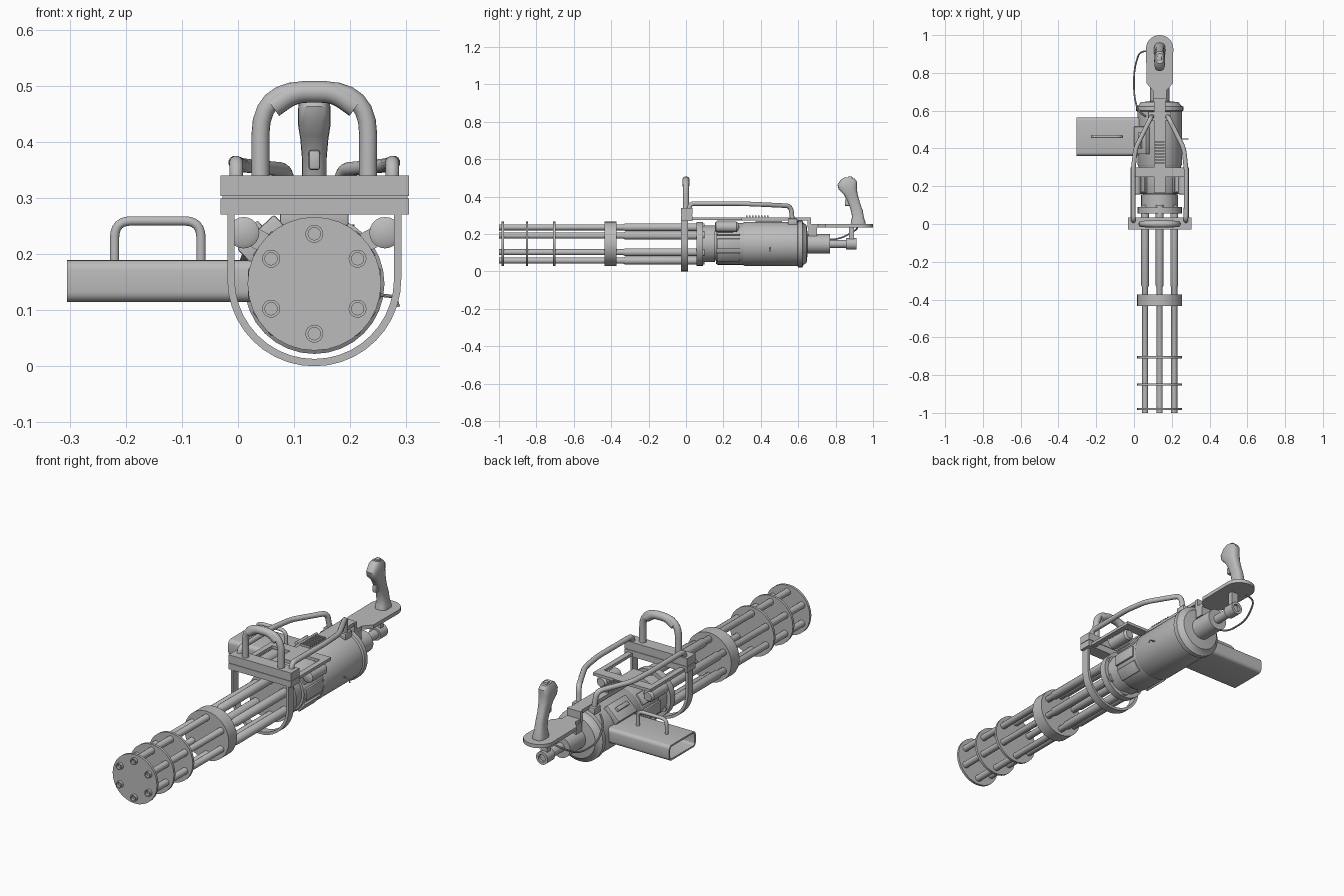
import bpy, bmesh, math
from mathutils import Vector, Matrix

if "Cube" in bpy.data.objects:
    bpy.data.objects.remove(bpy.data.objects["Cube"])

CX, CZ = 0.136, 0.147            # barrel axis
steel = bpy.data.materials.new("grey_steel")
steel.diffuse_color = (0.5, 0.5, 0.5, 1)
steel.use_nodes = True
steel.node_tree.nodes["Principled BSDF"].inputs["Base Color"].default_value = steel.diffuse_color


def finish(name, bm, smooth=True):
    bmesh.ops.recalc_face_normals(bm, faces=bm.faces[:])
    me = bpy.data.meshes.new(name)
    bm.to_mesh(me)
    bm.free()
    me.materials.append(steel)
    ob = bpy.data.objects.new(name, me)
    bpy.context.collection.objects.link(ob)
    if smooth:
        bpy.ops.object.select_all(action='DESELECT')
        ob.select_set(True)
        bpy.context.view_layer.objects.active = ob
        bpy.ops.object.shade_smooth_by_angle(angle=math.radians(35))
    return ob


def box(name, x0, x1, y0, y1, z0, z1, bevel=0.0, roll=0.0):
    """Box from its limits, optionally rolled about its own y direction."""
    bm = bmesh.new()
    bmesh.ops.create_cube(bm, size=1)
    bmesh.ops.scale(bm, vec=(x1 - x0, y1 - y0, z1 - z0), verts=bm.verts)
    if bevel:
        bmesh.ops.bevel(bm, geom=bm.edges[:], offset=bevel, segments=2, profile=0.5, affect='EDGES')
    mid = Vector(((x0 + x1) / 2, (y0 + y1) / 2, (z0 + z1) / 2))
    bmesh.ops.transform(bm, matrix=Matrix.Translation(mid) @ Matrix.Rotation(roll, 4, 'Y'), verts=bm.verts)
    return finish(name, bm, bool(bevel))


def loft(name, rings, closed=False):
    """Skin between rings of points; ends are capped unless the loop is closed."""
    bm = bmesh.new()
    vs = [[bm.verts.new(p) for p in r] for r in rings]
    n = len(vs[0])
    for a, b in zip(vs, vs[1:] + vs[:1] if closed else vs[1:]):
        for i in range(n):
            bm.faces.new((a[i], a[(i + 1) % n], b[(i + 1) % n], b[i]))
    if not closed:
        bm.faces.new(vs[0])
        bm.faces.new(vs[-1])
    return finish(name, bm)


def lathe(name, prof, x=CX, z=CZ, sides=32, closed=False):
    """Turn (y, radius) pairs about an axis parallel to y."""
    rings = [[(x + r * math.cos(2 * math.pi * i / sides), y, z + r * math.sin(2 * math.pi * i / sides))
              for i in range(sides)] for y, r in prof]
    return loft(name, rings, closed)


def tube(name, pts, r, fillet=0.03, sides=12):
    """Round tube along a path with filleted corners."""
    pts = [Vector(p) for p in pts]
    path = [pts[0]]
    for a, b, c in zip(pts, pts[1:], pts[2:]):
        f = min(fillet, (a - b).length * 0.49, (c - b).length * 0.49)
        p, q = b + (a - b).normalized() * f, b + (c - b).normalized() * f
        for k in range(7):
            t = k / 6
            path.append(p * (1 - t) ** 2 + b * 2 * t * (1 - t) + q * t * t)
    path.append(pts[-1])
    rings, normal, last = [], None, None
    for i, p in enumerate(path):
        d = (path[min(i + 1, len(path) - 1)] - path[max(i - 1, 0)]).normalized()
        if normal is None:
            normal = d.orthogonal().normalized()
        else:
            normal = last.rotation_difference(d) @ normal
        last, side = d, d.cross(normal)
        rings.append([p + r * (normal * math.cos(2 * math.pi * k / sides) + side * math.sin(2 * math.pi * k / sides))
                      for k in range(sides)])
    return loft(name, rings)


def mx(x):                       # mirror across the barrel axis
    return 2 * CX - x


# Barrel cluster: stepped hollow-muzzle barrels, spacer discs and clamp band
for i in range(6):
    a = math.radians(90 + 60 * i)
    lathe("barrel", [(-0.96, 0.011), (-1.0, 0.011), (-1.0, 0.016), (-0.335, 0.016), (-0.325, 0.021), (0.1, 0.021)],
          CX + 0.089 * math.cos(a), CZ + 0.089 * math.sin(a), 16)
for y in (-0.98, -0.85, -0.705):
    lathe("spacer_disc", [(y - 0.006, 0.119), (y + 0.006, 0.119)])
lathe("clamp_band", [(-0.435, 0.119), (-0.372, 0.119)])

# Rotor housing and motor body
lathe("rotor_collar", [(0.055, 0.117), (0.09, 0.117), (0.09, 0.098), (0.155, 0.098), (0.155, 0.088), (0.17, 0.088)])
lathe("front_housing", [(0.16, 0.106), (0.17, 0.112), (0.305, 0.112)])
lathe("motor_body", [(0.305, 0.113), (0.315, 0.118), (0.595, 0.118), (0.6, 0.125), (0.622, 0.125),
                     (0.628, 0.112), (0.645, 0.1), (0.65, 0.052), (0.77, 0.052), (0.77, 0.022),
                     (0.855, 0.022), (0.855, 0.031), (0.912, 0.031), (0.912, 0.018), (0.9, 0.018)])
for deg in (-38, 0, 38, 142, 180, 218):
    a = math.radians(deg)
    x, z = CX + 0.112 * math.cos(a), CZ + 0.112 * math.sin(a)
    box("housing_panel", x - 0.006, x + 0.006, 0.165, 0.29, z - 0.028, z + 0.028, 0.003, -a)

# Side pins with their lugs
for s, x in ((1, 0.01), (-1, mx(0.01))):
    lathe("side_pin", [(0.155, 0.02), (0.16, 0.028), (0.27, 0.028), (0.28, 0.02)], x, 0.238, 20)
    m = x + s * 0.032
    box("pin_lug", m - 0.035, m + 0.035, 0.17, 0.25, 0.205, 0.24, 0, s * 0.5)

# U strap around the rotor
outline = [(math.pi + math.pi * k / 20) for k in range(21)]
def strap_path(r):
    return ([(CX - r, 0.275)] + [(CX + r * math.cos(t), 0.155 + r * math.sin(t)) for t in outline] + [(CX + r, 0.275)])
outer, inner = strap_path(0.155), strap_path(0.142)
loft("u_strap", [[(o[0], -0.028, o[1]), (o[0], 0.012, o[1]), (n[0], 0.012, n[1]), (n[0], -0.028, n[1])]
                 for o, n in zip(outer, inner)])

# Clamp block and carry handle
box("clamp_block_lower", -0.031, 0.305, -0.028, 0.035, 0.27, 0.299)
box("clamp_block_seam", -0.028, 0.302, -0.025, 0.032, 0.298, 0.304)
box("clamp_block_upper", -0.031, 0.305, -0.028, 0.035, 0.303, 0.34)
arch = [(0.04, 0, 0.33), (0.04, 0, 0.492), (mx(0.04), 0, 0.492), (mx(0.04), 0, 0.33)]
tube("carry_handle", arch, 0.016, 0.09, 16)
tube("handle_grip", [(0.062, 0, 0.462), (0.1, 0, 0.489), (mx(0.1), 0, 0.489), (mx(0.062), 0, 0.462)], 0.0195, 0.04, 16)

# Cradle frame and guard rails
for s in (0, 1):
    f = mx if s else (lambda x: x)
    xa, xb = sorted((f(-0.018), f(0.008)))
    box("frame_side_bar", xa, xb, 0.03, 0.3, 0.274, 0.288)
    tube("guard_rail", [(f(-0.003), 0.015, 0.32), (f(-0.003), 0.022, 0.363), (f(-0.005), 0.28, 0.363),
                        (f(0.008), 0.4, 0.358), (f(0.088), 0.56, 0.35), (f(0.096), 0.572, 0.25)], 0.0125, 0.03)
box("frame_cross_bar", -0.018, mx(-0.018), 0.25, 0.3, 0.274, 0.288)
box("rail_foot", 0.075, mx(0.075), 0.545, 0.595, 0.25, 0.282, 0.004)

# Centre rail with ridges, stepping down to the rear plate
box("centre_rail", 0.105, 0.167, 0.165, 0.665, 0.272, 0.289)
for k in range(8):
    y = 0.32 + 0.016 * k
    box("rail_ridge", 0.11, 0.162, y, y + 0.008, 0.288, 0.299)
box("rail_step", 0.1, 0.172, 0.65, 0.668, 0.235, 0.289)
box("rear_strut", 0.1, 0.172, 0.655, 0.7, 0.19, 0.236)
box("end_strut", 0.118, 0.154, 0.872, 0.897, 0.16, 0.236)

# Rear plate with flared neck and round end
half = [(0.035, 0.65), (0.035, 0.705), (0.07, 0.745), (0.072, 0.93)]
half += [(0.072 * math.cos(t * math.pi / 16), 0.93 + 0.07 * math.sin(t * math.pi / 16)) for t in range(1, 9)]
plan = [(CX + x, y) for x, y in half] + [(CX - x, y) for x, y in reversed(half[:-1])]
loft("rear_plate", [[(x, y, z) for x, y in plan] for z in (0.235, 0.253)])

# Control grip: rounded sections (y, z, half depth, half width)
grip = [(0.92, 0.25, 0.04, 0.03), (0.922, 0.268, 0.038, 0.029), (0.92, 0.29, 0.032, 0.024),
        (0.912, 0.33, 0.033, 0.022), (0.897, 0.37, 0.034, 0.022), (0.882, 0.405, 0.039, 0.025),
        (0.866, 0.43, 0.05, 0.029), (0.862, 0.455, 0.052, 0.029), (0.872, 0.485, 0.043, 0.027), (0.876, 0.5, 0.026, 0.02)]
def section(y, z, d, w):
    ring = []
    for k in range(20):
        c, s = math.cos(k * math.pi / 10), math.sin(k * math.pi / 10)
        px, py = w * math.copysign(abs(c) ** 0.7, c), d * math.copysign(abs(s) ** 0.7, s)
        ring.append((CX + px, y + py, z - 0.15 * py))
    return ring
loft("control_grip", [section(*g) for g in grip])
box("grip_trigger", 0.126, 0.146, 0.85, 0.89, 0.35, 0.385, 0.004)
box("grip_thumb_button", 0.124, 0.148, 0.865, 0.89, 0.49, 0.508, 0.005)

# Feed chute: rounded hollow duct with open outer end
def duct(x, inset):
    ring = []
    for q, (sy, sz) in enumerate(((1, 1), (-1, 1), (-1, -1), (1, -1))):
        for k in range(5):
            t = math.pi / 2 * (q + k / 4)
            ring.append((x, 0.4625 + sy * 0.084 + (0.018 - inset) * math.cos(t),
                         0.152 + sz * 0.0195 + (0.018 - inset) * math.sin(t)))
    return ring
loft("feed_chute", [duct(0.06, 0), duct(-0.305, 0), duct(-0.305, 0.008), duct(-0.2, 0.008)])
tube("chute_handle", [(-0.22, 0.4625, 0.185), (-0.22, 0.4625, 0.259), (-0.066, 0.4625, 0.259), (-0.066, 0.4625, 0.185)],
     0.0085, 0.03)
box("feed_cover", 0.0, 0.09, 0.37, 0.515, 0.205, 0.245, 0.004, -0.75)
box("feed_cover_slot", 0.027, 0.047, 0.4, 0.485, 0.228, 0.257, 0.003, -0.75)

# Control cable and small side hook
tube("control_cable", [(0.1, 0.915, 0.24), (0.03, 0.915, 0.225), (0.0, 0.82, 0.17), (0.0, 0.68, 0.17),
                       (0.02, 0.6, 0.22), (0.06, 0.57, 0.25)], 0.0045, 0.06, 8)
tube("side_hook", [(0.24, 0.45, 0.128), (0.28, 0.45, 0.124), (0.286, 0.45, 0.106)], 0.003, 0.01, 8)
